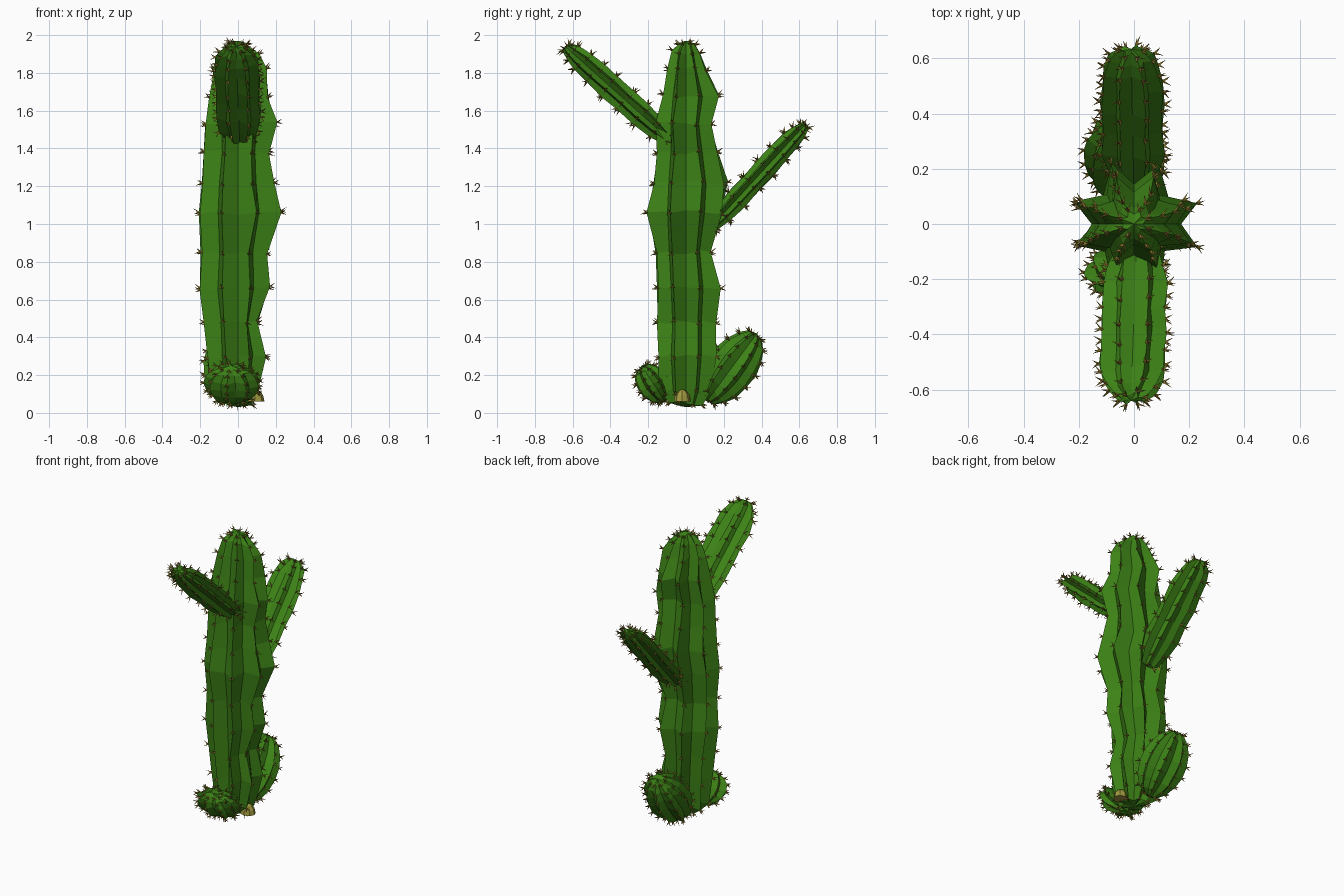
import bpy, bmesh, math, random
from mathutils import Vector

if "Cube" in bpy.data.objects:
    bpy.data.objects.remove(bpy.data.objects["Cube"])

random.seed(7)


def material(name, rgb):
    m = bpy.data.materials.new(name)
    m.diffuse_color = (*rgb, 1)
    m.use_nodes = True
    m.node_tree.nodes["Principled BSDF"].inputs["Base Color"].default_value = m.diffuse_color
    return m


GREEN = material("cactus_green", (0.045, 0.22, 0.008))
THORN = material("thorn_tan", (0.28, 0.2, 0.03))
BUD = material("bud_yellow", (0.36, 0.32, 0.05))


def finish(bm, name, mat):
    bmesh.ops.recalc_face_normals(bm, faces=bm.faces)
    me = bpy.data.meshes.new(name)
    bm.to_mesh(me)
    bm.free()
    me.materials.append(mat)
    ob = bpy.data.objects.new(name, me)
    bpy.context.collection.objects.link(ob)
    return ob


def spike(bm, base, d, length, r):
    d = d.normalized()
    a = d.orthogonal().normalized()
    b = d.cross(a)
    ring = [bm.verts.new(base - d * 0.004 + (a * math.cos(k * 2.094) + b * math.sin(k * 2.094)) * r)
            for k in range(3)]
    tip = bm.verts.new(base + d * length)
    bm.faces.new(ring)
    for k in range(3):
        bm.faces.new((ring[k], ring[(k + 1) % 3], tip))


def ribbed(name, start, end, rows, ribs=8, valley=0.7, wobble=0.1, length=0.034):
    """Star-section body along an axis; rows = (t, left, right, near, far)."""
    start, end = Vector(start), Vector(end)
    axis = end - start
    w = axis.normalized()
    u = Vector((1, 0, 0))
    v = w.cross(u).normalized()
    bm, tm = bmesh.new(), bmesh.new()
    n = ribs * 2
    rings = []
    for t, l, r, f, b in rows:
        ring = []
        for k in range(n):
            a = math.pi * (k + 1) / ribs
            s = (1 / math.cos(math.pi / ribs)) if k % 2 == 0 else valley
            s *= random.uniform(1 - wobble, 1 + wobble * 0.3)
            c, q = math.cos(a), math.sin(a)
            off = u * c * s * (r if c > 0 else l) + v * q * s * (b if q > 0 else f)
            slide = w * random.uniform(-1, 1) * wobble * 0.12
            p = start + axis * t + off + slide
            ring.append(bm.verts.new(p))
            # areole of three thorns on every ridge point
            if k % 2 == 0:
                out = off.normalized() + w * (t - 0.5) * 1.2 * (1 if t > 0.85 or t < 0.15 else 0)
                side = w.cross(out).normalized()
                for d in (out + w * 0.7, out + side * 0.7 - w * 0.4, out - side * 0.7 - w * 0.4):
                    spike(tm, p, d, length * random.uniform(0.8, 1.15), 0.006)
        rings.append(ring)
    for lo, hi in zip(rings, rings[1:]):
        for k in range(n):
            m = (k + 1) % n
            bm.faces.new((lo[k], lo[m], hi[m], hi[k]))
    for ring, p in ((rings[0], start), (rings[-1], end)):
        c = bm.verts.new(p)
        for k in range(n):
            bm.faces.new((ring[k], ring[(k + 1) % n], c))
    finish(bm, name, GREEN)
    finish(tm, name + "_thorns", THORN)


def oval(count, rx, ry):
    rows = []
    for i in range(1, count):
        a = math.pi * i / count
        s = math.sin(a)
        rows.append(((1 - math.cos(a)) / 2, rx * s, rx * s, ry * s, ry * s))
    return rows


def arm(rx, ry):
    shape = ((0.02, 0.6), (0.14, 0.85), (0.28, 1), (0.43, 0.95), (0.58, 1),
             (0.72, 0.97), (0.84, 0.9), (0.93, 0.72), (0.985, 0.4))
    return [(t, rx * s, rx * s, ry * s, ry * s) for t, s in shape]


# Trunk: height, then left, right, front and back extents
trunk = [(0.05, .09, .08, .09, .09), (0.12, .15, .11, .14, .14), (0.30, .17, .15, .15, .16),
         (0.48, .18, .11, .15, .16), (0.66, .21, .17, .16, .18), (0.85, .20, .15, .17, .14),
         (1.06, .22, .24, .21, .19), (1.22, .20, .19, .18, .22), (1.38, .18, .18, .16, .17),
         (1.53, .17, .21, .17, .14), (1.68, .15, .17, .13, .17), (1.82, .13, .15, .10, .11),
         (1.91, .10, .11, .08, .08), (1.955, .05, .05, .04, .05)]
z0, z1 = 0.03, 1.97
ribbed("trunk", (0, 0, z0), (0, 0, z1),
       [((z - z0) / (z1 - z0), *e) for z, *e in trunk], ribs=8, valley=0.72)

# Two flattened arms, front and back
ribbed("front_arm", (0.01, -0.08, 1.44), (-0.01, -0.64, 1.94), arm(0.125, 0.07), valley=0.75)
ribbed("back_arm", (0.0, 0.13, 0.98), (-0.01, 0.635, 1.53), arm(0.115, 0.06), valley=0.75)

# Two round offshoots at the foot
ribbed("front_pup", (-0.03, -0.11, 0.06), (-0.035, -0.235, 0.25), oval(8, 0.145, 0.085),
       ribs=9, valley=0.83, wobble=0.06, length=0.028)
ribbed("back_pup", (-0.03, 0.11, 0.06), (-0.04, 0.375, 0.42), oval(9, 0.145, 0.125),
       ribs=9, valley=0.83, wobble=0.05, length=0.03)

# Small yellow bud at the foot of the trunk
bm = bmesh.new()
bmesh.ops.create_uvsphere(bm, u_segments=8, v_segments=6, radius=1)
for p in bm.verts:
    p.co = Vector((0.09 + p.co.x * 0.05, -0.02 + p.co.y * 0.045, 0.06 + max(p.co.z, 0) * 0.065))
bmesh.ops.remove_doubles(bm, verts=bm.verts, dist=0.0005)
finish(bm, "bud", BUD)
